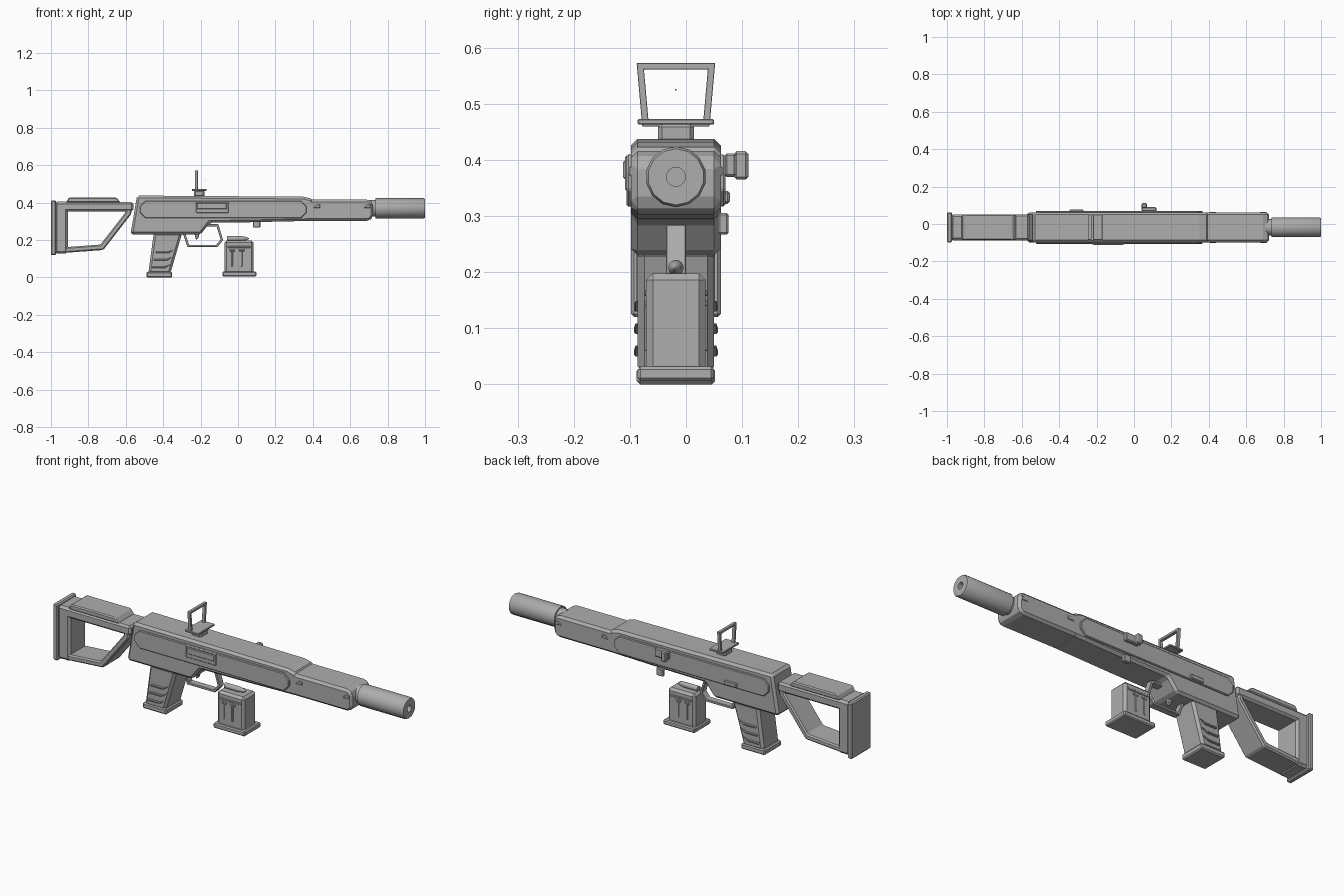
import bpy, bmesh, math
from mathutils import Vector

default_cube = bpy.data.objects.get("Cube")
if default_cube:
    bpy.data.objects.remove(default_cube, do_unlink=True)

# One plain material
shade = .42
grey = bpy.data.materials.new("plain_grey")
grey.use_nodes = True
grey.diffuse_color = (shade, shade, shade, 1)
shader = grey.node_tree.nodes["Principled BSDF"]
shader.inputs["Base Color"].default_value = grey.diffuse_color

MIDDLE = -.018  # the centre plane in y
BORE = .37  # height of the barrel axis
HALF = .08  # half width of the body
NARROW = .068  # half width of stock and grip


def finish(name, bm, bevel_share):
    """Turn the mesh into an object, with a bevel in proportion to its thinnest side."""
    bmesh.ops.recalc_face_normals(bm, faces=bm.faces)
    mesh = bpy.data.meshes.new(name)
    bm.to_mesh(mesh)
    bm.free()
    mesh.materials.append(grey)
    part = bpy.data.objects.new(name, mesh)
    bpy.context.collection.objects.link(part)
    if bevel_share:
        spans = [max(axis) - min(axis) for axis in zip(*(v.co for v in mesh.vertices))]
        bevel = part.modifiers.new("Bevel", "BEVEL")
        bevel.width = min(.012, bevel_share * min(spans))
        bevel.segments = 1
    return part


def add_loop(bm, outline, depth):
    return [bm.verts.new((x, MIDDLE + depth, z)) for x, z in outline]


def bridge(bm, first, second):
    for i in range(len(first)):
        bm.faces.new((first[i - 1], first[i], second[i], second[i - 1]))


def prism(name, outline, near, far):
    """Extrude a side outline across the width."""
    bm = bmesh.new()
    first, second = add_loop(bm, outline, near), add_loop(bm, outline, far)
    bridge(bm, first, second)
    bm.faces.new(first)
    bm.faces.new(second)
    return finish(name, bm, .2)


def rectangle(xs, zs):
    (left, right), (bottom, top) = xs, zs
    return [(left, bottom), (right, bottom), (right, top), (left, top)]


def cut_corners(outline, cut):
    """Replace each corner by two points a fixed distance along its edges."""
    corners = [Vector(p) for p in outline]
    result = []
    for i, corner in enumerate(corners):
        for other in (corners[i - 1], corners[(i + 1) % len(corners)]):
            result.append(corner + (other - corner).normalized() * cut)
    return result


def inset(outline, thickness):
    """Move every edge of a counter-clockwise outline inwards."""
    corners = [Vector(p) for p in outline]
    normals = []
    for i, corner in enumerate(corners):
        edge = (corner - corners[i - 1]).normalized()
        normals.append(Vector((-edge.y, edge.x)))
    result = []
    for i, corner in enumerate(corners):
        before, after = normals[i], normals[(i + 1) % len(corners)]
        result.append(corner + (before + after) * thickness / (1 + before.dot(after)))
    return result


def frame(name, outline, thickness, half):
    """Closed frame of even thickness."""
    bm = bmesh.new()
    hole = inset(outline, thickness)
    loops = [add_loop(bm, outline, -half), add_loop(bm, outline, half),
             add_loop(bm, hole, half), add_loop(bm, hole, -half)]
    for i in range(len(loops)):
        bridge(bm, loops[i - 1], loops[i])
    return finish(name, bm, .05)


def block(name, xs, zs, half):
    return prism(name, rectangle(xs, zs), -half, half)


def flank(name, outline, reach, sides=("right", "left")):
    """Plate standing out from the right flank, the left flank or both."""
    for side in sides:
        far = reach if side == "left" else -reach
        prism(f"{side}_{name}", outline, far * .8, far)


def lathe(name, profile, height, sides):
    """Turn (x, radius) pairs about a lengthwise axis."""
    bm = bmesh.new()
    angles = [math.tau * (i + .5) / sides for i in range(sides)]
    rings = [[bm.verts.new((x, MIDDLE + r * math.cos(a), height + r * math.sin(a)))
              for a in angles] for x, r in profile]
    for first, second in zip(rings, rings[1:]):
        bridge(bm, first, second)
    bm.faces.new(rings[0])
    bm.faces.new(rings[-1])
    part = finish(name, bm, 0)
    bpy.ops.object.select_all(action="DESELECT")
    part.select_set(True)
    bpy.context.view_layer.objects.active = part
    bpy.ops.object.shade_smooth_by_angle(angle=math.radians(35))


# Receiver and lower fore end
prism("receiver", [(-.575, .23), (-.2, .23), (-.15, .293), (.05, .295), (.4, .303),
                   (.4, .42), (.35, .432), (-.54, .438)], -HALF, HALF)
fore_end = cut_corners(rectangle((.3, .722), (.303, .416)), .02)
prism("fore_end", fore_end, -HALF, HALF)

# Barrel with an open bore
outer, bore = .054, .017
lathe("barrel", [(.7, .045), (.735, .045), (.735, outer), (.993, outer),
                 (1, .05), (1, bore), (.85, bore)], BORE, 14)

# Side panels, latches and left side controls
flank("side_panel", cut_corners(rectangle((-.525, .367), (.317, .41)), .03), .088)
for label, x in (("front", .67), ("middle", .4)):
    flank(label + "_latch", [(x, BORE), (x + .04, BORE), (x + .04, .39), (x + .02, .39)], .083)
flank("ejection_port", rectangle((-.225, -.05), (.345, .408)), .091, ["right"])
flank("ejection_cover", rectangle((-.22, -.06), (.365, .4)), .094, ["right"])
flank("button", rectangle((-.345, -.27), (.322, .345)), .096, ["left"])
flank("handle_block", rectangle((.04, .12), (BORE, .412)), .108, ["left"])
flank("handle_tab", rectangle((.04, .07), (.365, .416)), .129, ["left"])
flank("sling_loop", rectangle((.08, .12), (.267, .306)), .094, ["left"])

# Shoulder stock
frame("stock_frame", [(-.95, .13), (-.72, .147), (-.57, .34), (-.57, .4), (-.95, .4)], .03, NARROW)
block("stock_rail", (-.96, -.56), (.354, .404), NARROW + .002)
block("stock_post", (-.98, -.91), (.128, .406), NARROW + .002)
block("butt_plate", (-1, -.972), (.12, .412), HALF)
prism("cheek_rest", [(-.92, .4), (-.627, .4), (-.65, .428), (-.905, .428)], -NARROW, NARROW)

# Grip with raised ridges
prism("grip", [(-.48, .02), (-.362, .02), (-.298, .24), (-.45, .24)], -NARROW, NARROW)
block("grip_base", (-.49, -.352), (0, .03), .07)
for i in range(3):
    x, z = -.46 + i * .01, .05 + i * .04
    flank(f"grip_ridge_{i}", [(x, z), (x + .07, z), (x + .1, z + .02), (x + .07, z + .01),
                              (x, z + .01)], .075)

# Trigger and guard
frame("trigger_guard", [(-.27, .163), (-.11, .163), (-.08, .2), (-.105, .285),
                        (-.19, .285), (-.295, .235)], .012, .018)
prism("trigger", [(-.235, .24), (-.224, .2), (-.212, .21), (-.205, .24)], -.01, .01)

# Separate box magazine with one round on top
block("magazine", (-.073, .083), (.02, .198), .053)
block("magazine_base", (-.084, .098), (.006, .032), NARROW)
lathe("top_round", [(-.06, .014), (.02, .014), (.045, .009), (.058, .002)], .208, 12)
flank("magazine_band", rectangle((-.055, .068), (.158, .168)), .057)
for i in range(2):
    x = -.035 + i * .05
    flank(f"magazine_rib_{i}", rectangle((x, x + .008), (.06, .14)), .057)
    flank(f"magazine_cap_{i}", rectangle((x - .01, x + .02), (.14, .15)), .057)

# Open sight, its frame turned across the body
block("sight_mount", (-.235, -.18), (.43, .466), .032)
block("sight_plate", (-.247, -.168), (.463, .473), NARROW)
sight = frame("sight_frame", [(-.06, .46), (.06, .46), (.07, .573), (-.07, .573)], .012, .008)
sight.rotation_euler.z = math.pi / 2
sight.location = (MIDDLE - .223, MIDDLE, 0)
block("sight_dot", (-.177, -.174), (.524, .527), .0015)
